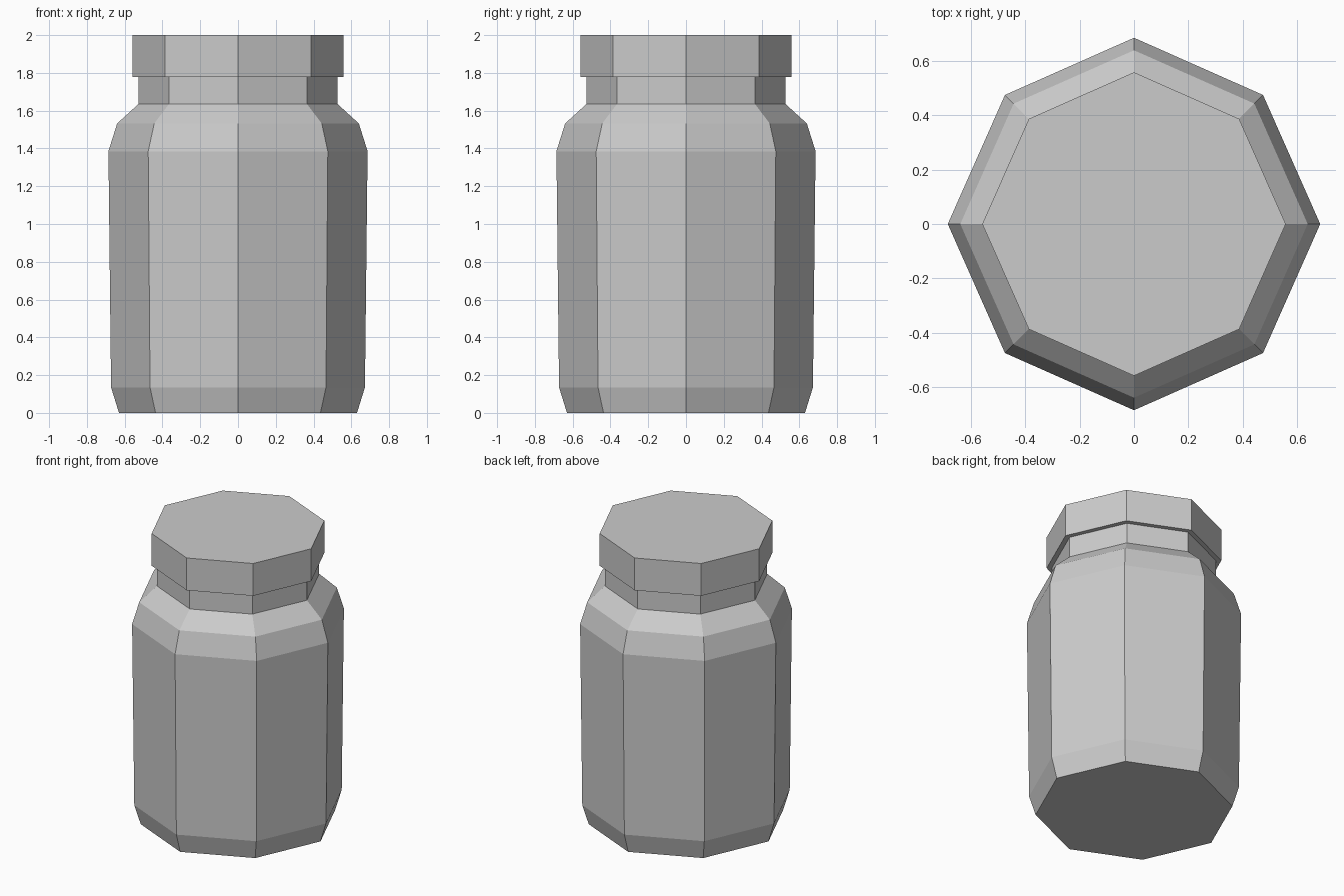
import bpy, bmesh
from math import cos, sin, pi

if "Cube" in bpy.data.objects:
    bpy.data.objects.remove(bpy.data.objects["Cube"])

SIDES = 8
DIAGONAL = 0.98  # diagonal corners sit slightly inside the axis corners


def lathe(name, profile, cap_top):
    """Stack octagonal rings from (radius, z) points, bottom to top."""
    bm = bmesh.new()
    rings = []
    for r, z in profile:
        ring = []
        for i in range(SIDES):
            a = 2 * pi * i / SIDES
            k = r * (DIAGONAL if i % 2 else 1.0)
            ring.append(bm.verts.new((k * cos(a), k * sin(a), z)))
        rings.append(ring)
    for lo, hi in zip(rings, rings[1:]):
        for i in range(SIDES):
            j = (i + 1) % SIDES
            bm.faces.new((lo[i], lo[j], hi[j], hi[i]))
    bm.faces.new(rings[0][::-1])
    if cap_top:
        bm.faces.new(rings[-1])
    mesh = bpy.data.meshes.new(name)
    bm.to_mesh(mesh)
    bm.free()
    obj = bpy.data.objects.new(name, mesh)
    bpy.context.collection.objects.link(obj)
    return obj


# Jar body with chamfered base, shoulder and neck
lathe("jar_body", [(0.63, 0), (0.672, 0.135), (0.686, 1.385), (0.64, 1.532),
                   (0.526, 1.636), (0.526, 1.777)], cap_top=False)

# Lid, overhanging the neck
lathe("lid", [(0.559, 1.777), (0.559, 2.0)], cap_top=True)
